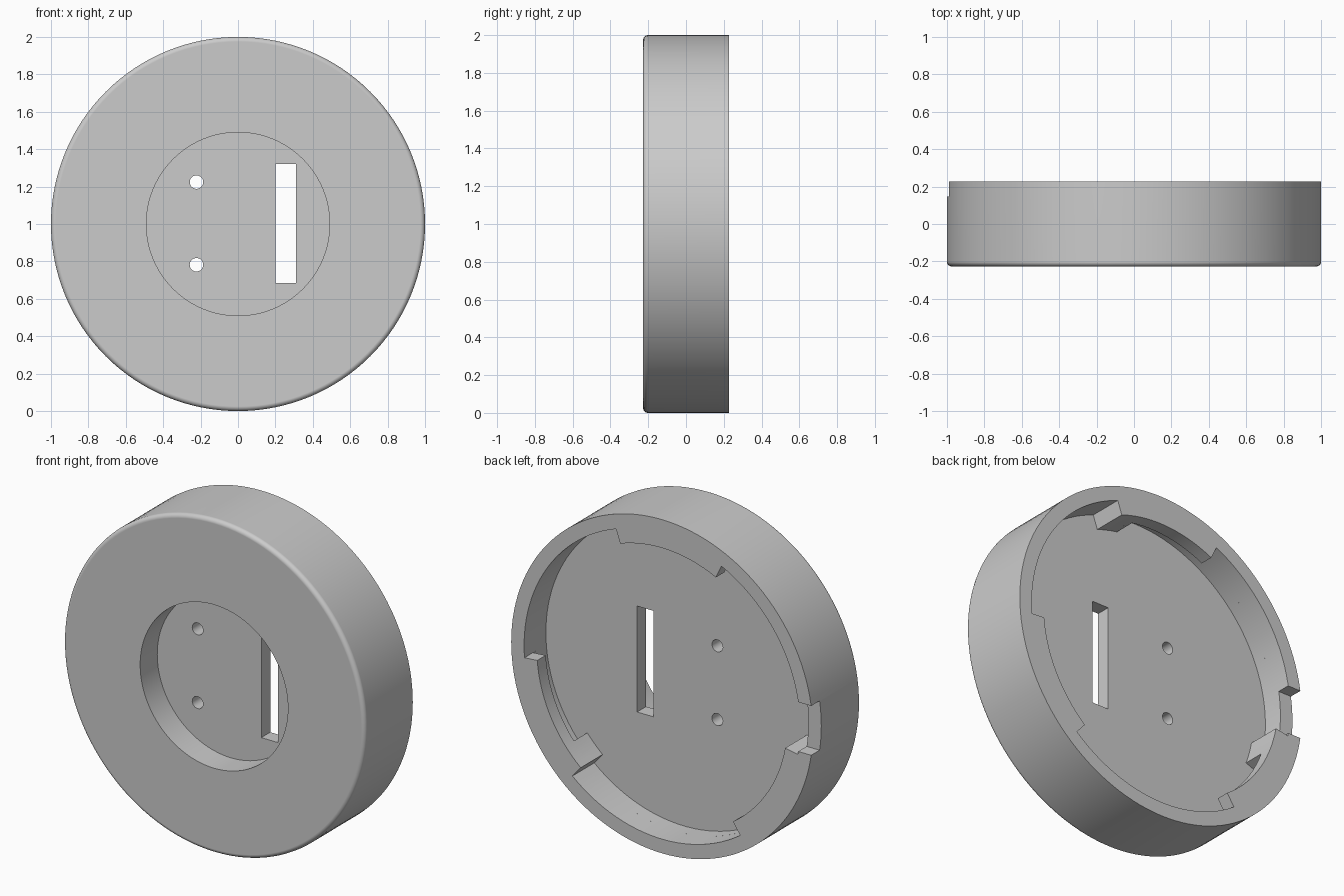
import bpy, bmesh, math

if "Cube" in bpy.data.objects:
    bpy.data.objects.remove(bpy.data.objects["Cube"])

CZ = 1.0                      # height of the disc axis
FRONT, BACK = -0.227, 0.227   # outer faces
WEB_FRONT, WEB_BACK = -0.065, 0.02
LIP_Y = 0.147                 # underside of the locking lips
R_CAVITY, R_LIP = 0.915, 0.83
LIP_STARTS = (-49.5, 70.5, 190.5)

grey = bpy.data.materials.new("grey")
grey.diffuse_color = (0.6, 0.6, 0.6, 1)
grey.use_nodes = True
grey.node_tree.nodes["Principled BSDF"].inputs["Base Color"].default_value = grey.diffuse_color


def prism(name, outline, y0, y1, bevel=0):
    """Extrude an (x, z) outline along y, optionally rounding the front rim."""
    bm = bmesh.new()
    face = bm.faces.new([bm.verts.new((x, y0, z + CZ)) for x, z in outline])
    new = bmesh.ops.extrude_face_region(bm, geom=[face])["geom"]
    for v in new:
        if isinstance(v, bmesh.types.BMVert):
            v.co.y = y1
    bmesh.ops.recalc_face_normals(bm, faces=bm.faces)
    if bevel:
        rim = [e for e in bm.edges if all(abs(v.co.y - y0) < 1e-5 for v in e.verts)]
        bmesh.ops.bevel(bm, geom=rim, offset=bevel, segments=5,
                        profile=0.5, affect='EDGES')
    me = bpy.data.meshes.new(name)
    bm.to_mesh(me)
    bm.free()
    me.materials.append(grey)
    ob = bpy.data.objects.new(name, me)
    bpy.context.collection.objects.link(ob)
    return ob


def circle(r, n, cx=0, cz=0):
    return [(cx + r * math.cos(2 * math.pi * i / n),
             cz + r * math.sin(2 * math.pi * i / n)) for i in range(n)]


def box(x0, x1, z0, z1):
    return [(x0, z0), (x1, z0), (x1, z1), (x0, z1)]


def toothed_circle(width):
    """Cavity outline with three inward teeth, each `width` degrees wide."""
    pts = []

    def arc(r, a0, a1):
        n = max(2, round((a1 - a0) / 3))
        for i in range(n + 1):
            a = math.radians(a0 + (a1 - a0) * i / n)
            pts.append((r * math.cos(a), r * math.sin(a)))

    for s in LIP_STARTS:
        arc(R_LIP, s, s + width)
        arc(R_CAVITY, s + width, s + 120)
    return pts


# Disc body with a rounded front rim
body = prism("round_housing", circle(1.0, 128), FRONT, BACK, bevel=0.025)

# Openings: front recess, rear cavity with stops and lips, slot, holes, side notch
cutters = [
    prism("recess_cutter", circle(0.49, 96), -0.4, WEB_FRONT),
    prism("cavity_cutter", toothed_circle(10), WEB_BACK, LIP_Y),
    prism("lip_cutter", toothed_circle(45), 0.1, 0.4),
    prism("slot_cutter", box(0.2, 0.31, -0.315, 0.32), -0.15, 0.09),
    prism("notch_cutter", box(-1.2, -0.86, -0.148, 0.148), LIP_Y, 0.4),
]
for z in (0.224, -0.218):
    cutters.append(prism("hole_cutter", circle(0.036, 32, -0.222, z), -0.15, 0.09))

bpy.context.view_layer.objects.active = body
for c in cutters:
    m = body.modifiers.new("cut", 'BOOLEAN')
    m.operation, m.solver, m.object = 'DIFFERENCE', 'EXACT', c
    bpy.ops.object.modifier_apply(modifier=m.name)
    bpy.data.objects.remove(c)

# Smooth curved walls, crisp edges, flat faces kept flat
body.select_set(True)
bpy.ops.object.shade_smooth_by_angle(angle=math.radians(30))
wn = body.modifiers.new("flat_faces", 'WEIGHTED_NORMAL')
wn.keep_sharp = True
